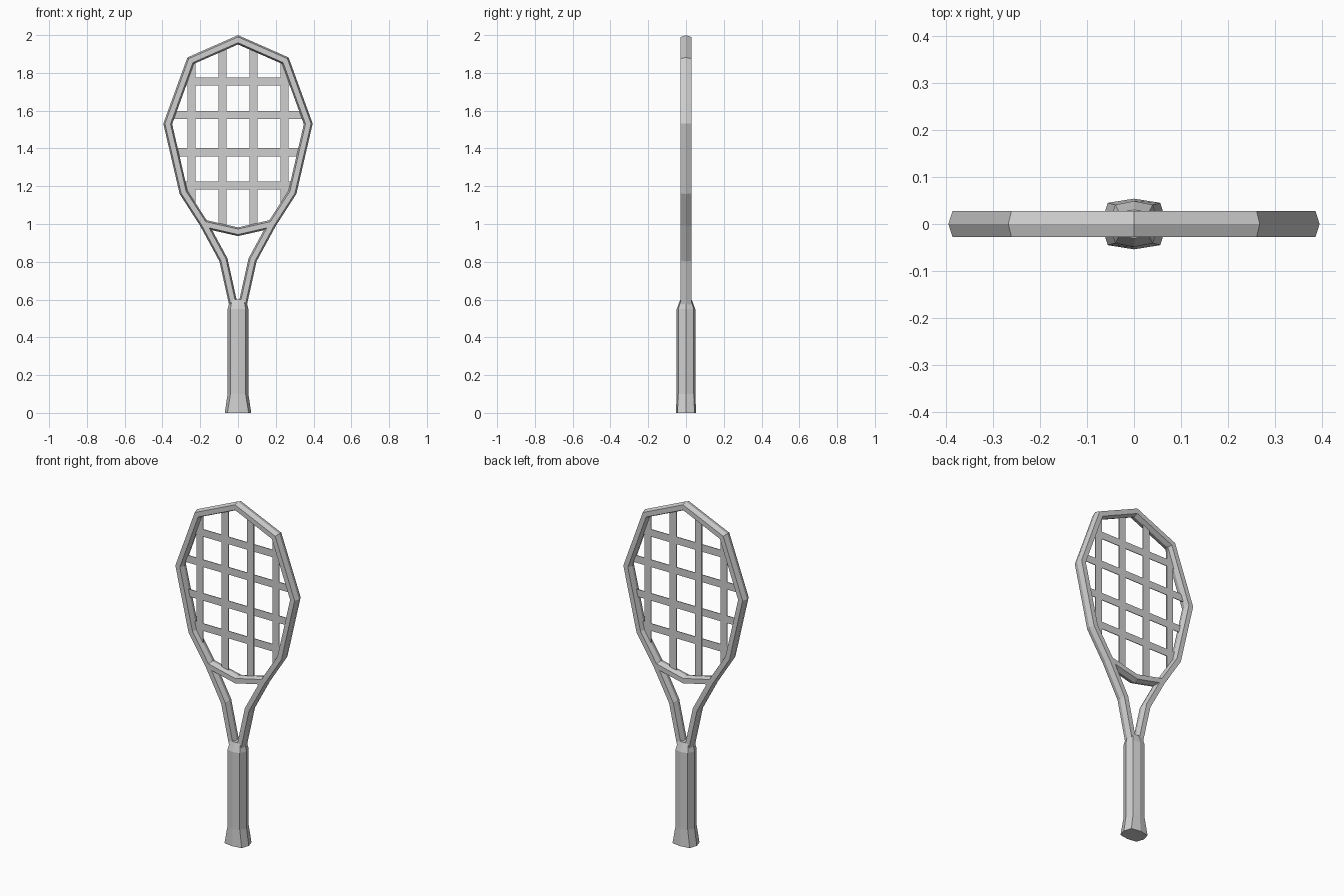
import bpy, bmesh
from mathutils import Vector

cube = bpy.data.objects.get("Cube")
if cube:
    bpy.data.objects.remove(cube)

grey = bpy.data.materials.new("light grey")
grey.use_nodes = True
GREY = (0.62, 0.62, 0.62, 1)
grey.diffuse_color = GREY
grey.node_tree.nodes["Principled BSDF"].inputs["Base Color"].default_value = GREY


def finish(bm, name):
    bmesh.ops.recalc_face_normals(bm, faces=bm.faces)
    mesh = bpy.data.meshes.new(name)
    bm.to_mesh(mesh)
    bm.free()
    mesh.materials.append(grey)
    obj = bpy.data.objects.new(name, mesh)
    bpy.context.collection.objects.link(obj)
    return obj


def loft(name, rings, closed=False):
    """Skin a list of point rings; cap the ends or join them into a loop."""
    bm = bmesh.new()
    loops = [[bm.verts.new(p) for p in ring] for ring in rings]
    pairs = list(zip(loops, loops[1:]))
    if closed:
        pairs.append((loops[-1], loops[0]))
    else:
        bm.faces.new(loops[0])
        bm.faces.new(loops[-1])
    for a, b in pairs:
        for i in range(len(a)):
            j = (i + 1) % len(a)
            bm.faces.new((a[i], a[j], b[j], b[i]))
    return finish(bm, name)


def sweep(name, path, closed=False):
    """Sweep the hexagonal tube section along an x-z path with mitred corners."""
    section = [(0.0225, 0), (0.014, 0.028), (-0.014, 0.028),
               (-0.0225, 0), (-0.014, -0.028), (0.014, -0.028)]
    pts = [Vector(p) for p in path]
    n = len(pts)
    rings = []
    for i, p in enumerate(pts):
        before = pts[i] - pts[i - 1] if closed or i else pts[1] - pts[0]
        after = pts[(i + 1) % n] - p if closed or i < n - 1 else before
        na, nb = (Vector((-d.y, d.x)).normalized() for d in (before, after))
        mitre = (na + nb) / (1 + na.dot(nb))
        rings.append([(p.x + mitre.x * u, y, p.y + mitre.y * u) for u, y in section])
    return loft(name, rings, closed)


# Head: faceted hoop
side = [(0.25, 1.865), (0.372, 1.53), (0.288, 1.168), (0.18, 1.0)]
hoop = [(0, 1.975)] + side + [(0, 0.959)] + [(-x, z) for x, z in reversed(side)]
sweep("head_frame", hoop, closed=True)

# Throat: two arms joining the head to the handle
for sign, label in ((1, "left"), (-1, "right")):
    sweep(label + "_throat_arm",
          [(sign * x, z) for x, z in ((0.18, 1.0), (0.077, 0.81), (0.025, 0.575))])

# Handle: eight-sided grip with flared butt and tapered top
# Each level: height, side ridge x, corner x, corner y, middle ridge y
levels = [(0, 0.07, 0.056, 0.045, 0.054), (0.1, 0.055, 0.04, 0.041, 0.049),
          (0.55, 0.055, 0.04, 0.041, 0.049), (0.6, 0.043, 0.032, 0.026, 0.03)]
loft("handle", [[(rx, 0, z), (cx, cy, z), (0, ry, z), (-cx, cy, z),
                 (-rx, 0, z), (-cx, -cy, z), (0, -ry, z), (cx, -cy, z)]
                for z, rx, cx, cy, ry in levels])


# Strings: thin flat strips
def strip(name, x0, x1, z0, z1, half_depth):
    loft(name, [[(x0, y, z0), (x1, y, z0), (x1, y, z1), (x0, y, z1)]
                for y in (-half_depth, half_depth)])


W = 0.0215
for i, (x, low, high) in enumerate([(-0.247, 1.107, 1.85), (-0.082, 0.98, 1.935),
                                    (0.082, 0.98, 1.935), (0.247, 1.107, 1.85)]):
    strip(f"long_string_{i + 1}", x - W, x + W, low, high, 0.003)
for i, (z, half) in enumerate([(1.203, 0.298), (1.38, 0.34), (1.577, 0.358), (1.755, 0.286)]):
    strip(f"cross_string_{i + 1}", -half, half, z - W, z + W, 0.002)
